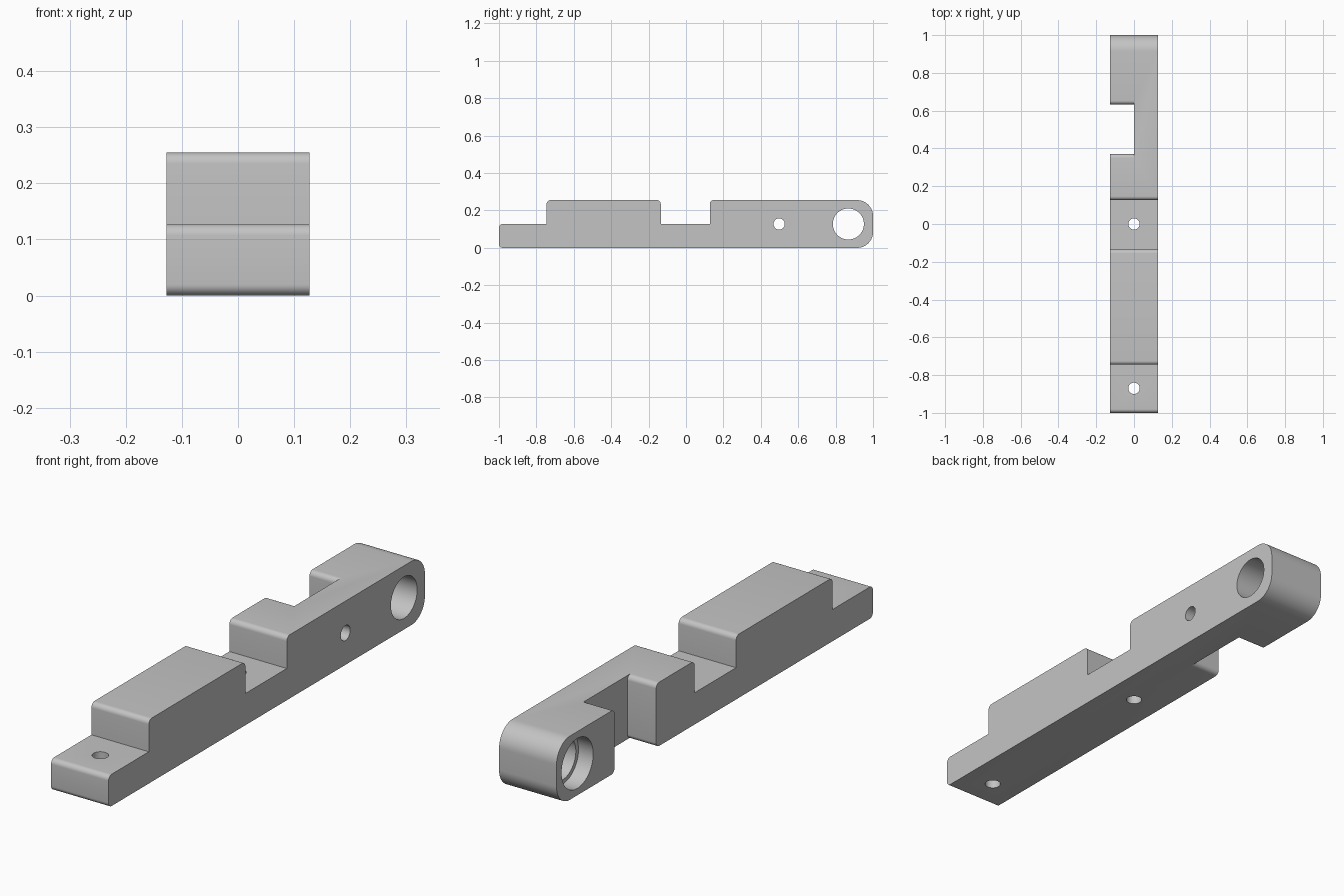
import bpy
import bmesh
import math
from mathutils import Vector

cube = bpy.data.objects.get("Cube")
if cube:
    bpy.data.objects.remove(cube, do_unlink=True)

HALF_W, H, STEP = 0.127, 0.255, 0.127
EDGE, TAIL = 0.02, 0.085

grey = bpy.data.materials.new("plain grey")
colour = (0.55, 0.55, 0.55, 1)
grey.use_nodes = True
grey.diffuse_color = colour
grey.node_tree.nodes["Principled BSDF"].inputs["Base Color"].default_value = colour


def fillet(corners):
    """Round the (y, z, radius) corners of a right-angled outline."""
    out = []
    for i, (y, z, r) in enumerate(corners):
        p = Vector((y, z))
        if not r:
            out.append(p)
            continue
        a = (Vector(corners[i - 1][:2]) - p).normalized()
        b = (Vector(corners[(i + 1) % len(corners)][:2]) - p).normalized()
        steps = 16 if r > 0.05 else 8
        for k in range(steps + 1):
            t = math.pi / 2 * k / steps
            out.append(p + r * (a * (1 - math.sin(t)) + b * (1 - math.cos(t))))
    return out


def extrude_x(name, outline, x0, x1):
    """Solid with a y-z outline, running from x0 to x1."""
    bm = bmesh.new()
    face = bm.faces.new([bm.verts.new((x0, p.x, p.y)) for p in outline])
    new = bmesh.ops.extrude_face_region(bm, geom=[face])["geom"]
    verts = [v for v in new if isinstance(v, bmesh.types.BMVert)]
    bmesh.ops.translate(bm, verts=verts, vec=(x1 - x0, 0, 0))
    bmesh.ops.recalc_face_normals(bm, faces=bm.faces)
    mesh = bpy.data.meshes.new(name)
    bm.to_mesh(mesh)
    bm.free()
    mesh.materials.append(grey)
    obj = bpy.data.objects.new(name, mesh)
    bpy.context.collection.objects.link(obj)
    return obj


def drill(name, location, radius, depth, along_x):
    bpy.ops.mesh.primitive_cylinder_add(
        vertices=64, radius=radius, depth=depth, location=location,
        rotation=(0, math.pi / 2 if along_x else 0, 0))
    obj = bpy.context.object
    obj.name = name
    obj.data.materials.append(grey)
    return obj


# Stepped bar with a low front tab, a cross slot and a rounded tail
bar = extrude_x("lever_bar", fillet([
    (-1, 0, EDGE), (1, 0, TAIL), (1, H, TAIL),
    (0.127, H, EDGE), (0.127, STEP, 0), (-0.135, STEP, 0), (-0.135, H, EDGE),
    (-0.745, H, EDGE), (-0.745, STEP, 0), (-1, STEP, EDGE)]), -HALF_W, HALF_W)

# Side notch whose mouth flares to leave rounded edges
n0, n1, out = 0.37, 0.633, 0.1
notch = extrude_x("notch_cutter", fillet([
    (n0 - EDGE, -out, 0), (n0 - EDGE, 0, 0), (n0, 0, EDGE),
    (n0, H, EDGE), (n0 - EDGE, H, 0), (n0 - EDGE, H + out, 0),
    (n1 + EDGE, H + out, 0), (n1 + EDGE, H, 0), (n1, H, EDGE),
    (n1, 0, EDGE), (n1 + EDGE, 0, 0), (n1 + EDGE, -out, 0)]), -0.3, 0)

# Pivot bore with counterbore, cross pin hole and two vertical screw holes
mid = H / 2
cutters = [
    notch,
    drill("pivot_bore_cutter", (0, 0.868, mid), 0.083, 1, True),
    drill("counterbore_cutter", (-HALF_W, 0.868, mid), 0.1, 0.13, True),
    drill("pin_hole_cutter", (0.1, 0.498, mid), 0.03, 0.4, True),
    drill("middle_screw_cutter", (0, 0, mid), 0.03, 1, False),
    drill("tab_screw_cutter", (0, -0.87, mid), 0.03, 1, False),
]
for cutter in cutters:
    mod = bar.modifiers.new(cutter.name, "BOOLEAN")
    mod.operation = "DIFFERENCE"
    mod.solver = "EXACT"
    mod.object = cutter
    bpy.ops.object.select_all(action="DESELECT")
    bar.select_set(True)
    bpy.context.view_layer.objects.active = bar
    bpy.ops.object.modifier_apply(modifier=mod.name)
    bpy.data.objects.remove(cutter, do_unlink=True)

bpy.ops.object.shade_smooth_by_angle(angle=math.radians(30))
